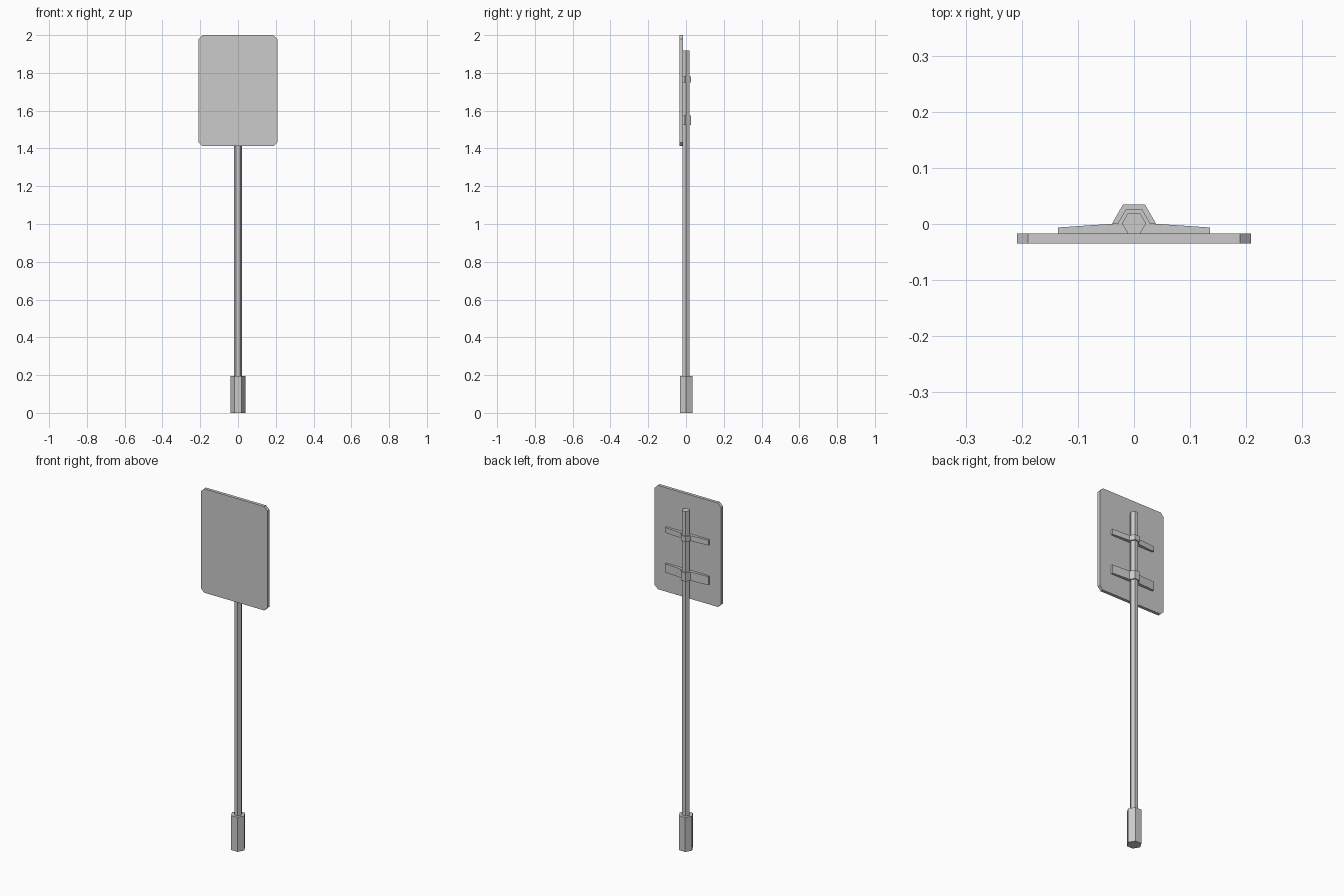
import bpy, bmesh, math
from mathutils import Matrix

if "Cube" in bpy.data.objects:
    bpy.data.objects.remove(bpy.data.objects["Cube"])


def prism(name, pts, low, high, upright=True):
    """Extrude a flat outline: along z if upright, otherwise along y."""
    bm = bmesh.new()
    if upright:
        verts = [bm.verts.new((a, b, low)) for a, b in pts]
        step = (0, 0, high - low)
    else:
        verts = [bm.verts.new((a, low, b)) for a, b in pts]
        step = (0, high - low, 0)
    face = bm.faces.new(verts)
    ext = bmesh.ops.extrude_face_region(bm, geom=[face], use_keep_orig=True)
    bmesh.ops.translate(bm, vec=step,
                        verts=[v for v in ext["geom"] if isinstance(v, bmesh.types.BMVert)])
    bmesh.ops.recalc_face_normals(bm, faces=bm.faces)
    me = bpy.data.meshes.new(name)
    bm.to_mesh(me)
    bm.free()
    ob = bpy.data.objects.new(name, me)
    bpy.context.collection.objects.link(ob)
    return ob


def hexagon(r, cy=0.001):
    return [(r * math.cos(i * math.pi / 3), cy + r * math.sin(i * math.pi / 3))
            for i in range(6)]


# Hexagonal post and its ground sleeve
prism("post", hexagon(0.0214), 0.19, 1.918)
prism("base_sleeve", hexagon(0.039), 0.0, 0.195)

# Sign plate with clipped corners
w, z0, z1, c = 0.2085, 1.412, 2.0, 0.02
plate = [(-w + c, z0), (w - c, z0), (w, z0 + c), (w, z1 - c),
         (w - c, z1), (-w + c, z1), (-w, z1 - c), (-w, z0 + c)]
prism("sign_plate", plate, -0.0345, -0.0168, upright=False)

# Brackets: tapered wings wrapping the post
half = [(0.135, -0.0168), (0.135, -0.0062), (0.029, 0.001), (0.0145, 0.0258)]
outline = half + [(-x, y) for x, y in reversed(half)]
for name, low, high in (("upper_bracket", 1.75, 1.78), ("lower_bracket", 1.525, 1.574)):
    prism(name, outline, low, high)
